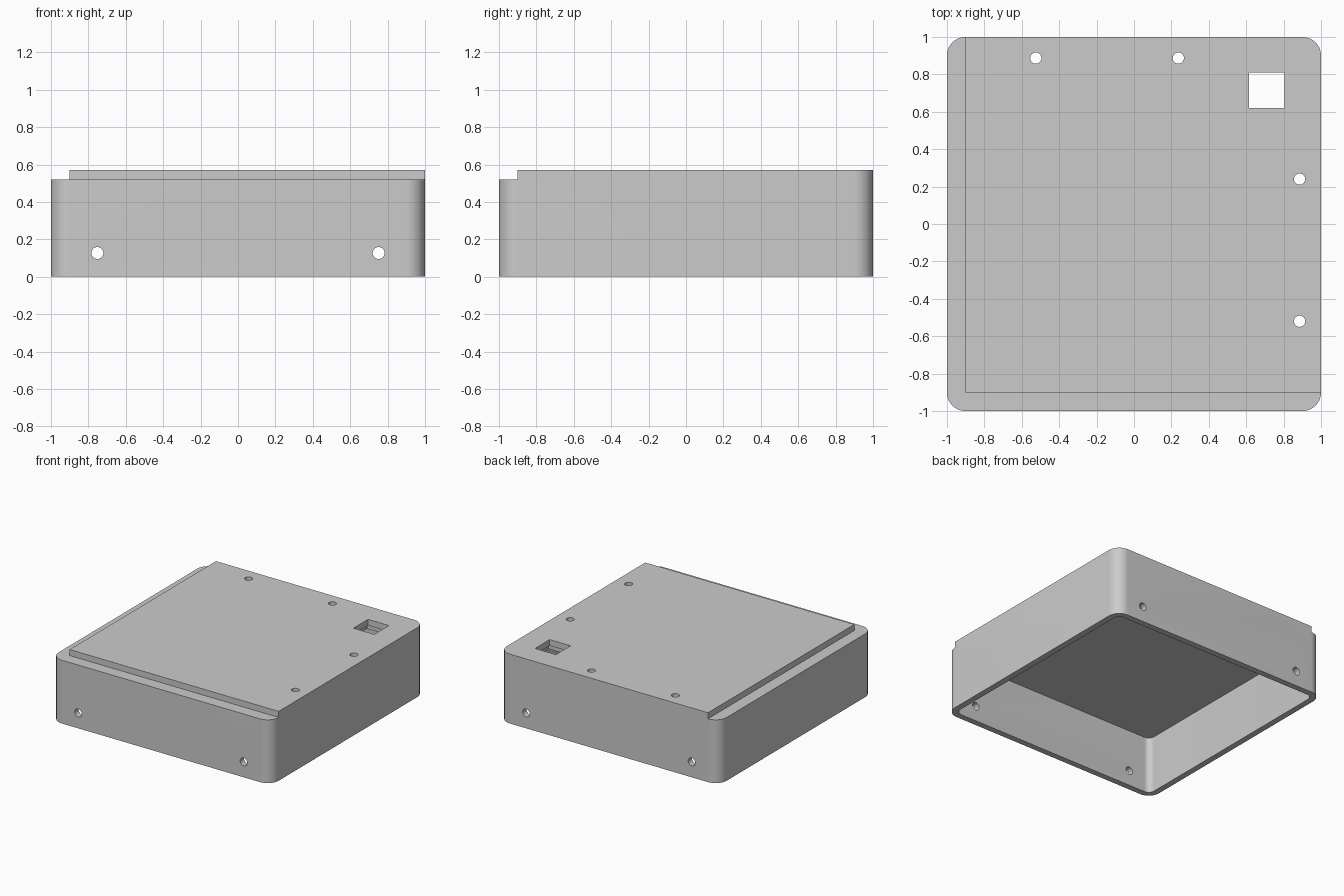
import bpy, bmesh, math
from mathutils import Matrix

cube = bpy.data.objects.get("Cube")
if cube:
    bpy.data.objects.remove(cube, do_unlink=True)

HEIGHT, LEDGE, CEILING = 0.57, 0.52, 0.47
WALL, RADIUS, STEP = 0.05, 0.1, -0.9

grey = bpy.data.materials.new("plain grey")
grey.use_nodes = True
colour = (0.6, 0.6, 0.6, 1)
grey.diffuse_color = colour
grey.node_tree.nodes["Principled BSDF"].inputs["Base Color"].default_value = colour


def rounded_square(half, radius, steps=16):
    """Outline of a square with rounded corners, anticlockwise."""
    points = []
    for corner in range(4):
        turn = corner * math.pi / 2
        middle = turn + math.pi / 4
        reach = (half - radius) * math.sqrt(2)
        cx, cy = reach * math.cos(middle), reach * math.sin(middle)
        for i in range(steps + 1):
            a = turn + math.pi / 2 * i / steps
            points.append((cx + radius * math.cos(a), cy + radius * math.sin(a)))
    return points


def circle(x, y, radius, steps=32):
    angles = [2 * math.pi * i / steps for i in range(steps)]
    return [(x + radius * math.cos(a), y + radius * math.sin(a)) for a in angles]


def square(x, y, half):
    return [(x - half, y - half), (x + half, y - half),
            (x + half, y + half), (x - half, y + half)]


def prism(name, outline, low, high, matrix=None):
    """Solid made by extruding an outline upward."""
    bm = bmesh.new()
    face = bm.faces.new([bm.verts.new((x, y, low)) for x, y in outline])
    top = bmesh.ops.extrude_face_region(bm, geom=[face])["geom"]
    bmesh.ops.translate(bm, vec=(0, 0, high - low),
                        verts=[v for v in top if isinstance(v, bmesh.types.BMVert)])
    if matrix:
        bm.transform(matrix)
    bmesh.ops.recalc_face_normals(bm, faces=bm.faces)
    mesh = bpy.data.meshes.new(name)
    bm.to_mesh(mesh)
    bm.free()
    mesh.materials.append(grey)
    obj = bpy.data.objects.new(name, mesh)
    bpy.context.collection.objects.link(obj)
    return obj


# Outer block of the enclosure
body = prism("enclosure_cover", rounded_square(1, RADIUS), 0, HEIGHT)

# Hollow underside and L-shaped ledge along the front and right
far = 1.2
ledge_outline = [(-far, -far), (far, -far), (far, STEP),
                 (STEP, STEP), (STEP, far), (-far, far)]
cutters = [
    prism("cavity_cutter", rounded_square(1 - WALL, RADIUS - WALL), -0.2, CEILING),
    prism("ledge_cutter", ledge_outline, LEDGE, 0.8),
]

# Square window, wider below the top plate
cutters.append(prism("window_cutter", square(0.71, 0.715, 0.095), 0.4, 0.8))
cutters.append(prism("window_recess_cutter", square(0.71, 0.715, 0.13), 0.4, LEDGE))

# Round holes through the top
for x, y in [(-0.525, 0.887), (0.237, 0.887), (0.885, 0.24), (0.885, -0.52)]:
    cutters.append(prism("top_hole_cutter", circle(x, y, 0.03), 0.4, 0.8))

# Round holes through the front and back walls
lay_down = Matrix.Rotation(math.pi / 2, 4, "X")
for side in (-1, 1):
    cutters.append(prism("wall_hole_cutter", circle(side * 0.752, 0.127, 0.032),
                         -far, far, lay_down))

# Cut everything and remove the helpers
bpy.ops.object.select_all(action="DESELECT")
body.select_set(True)
bpy.context.view_layer.objects.active = body
for cutter in cutters:
    cutter.hide_render = True
    mod = body.modifiers.new("cut", "BOOLEAN")
    mod.operation = "DIFFERENCE"
    mod.solver = "EXACT"
    mod.object = cutter
    bpy.ops.object.modifier_apply(modifier=mod.name)
    bpy.data.objects.remove(cutter, do_unlink=True)

bpy.ops.object.shade_smooth_by_angle(angle=math.radians(30))
